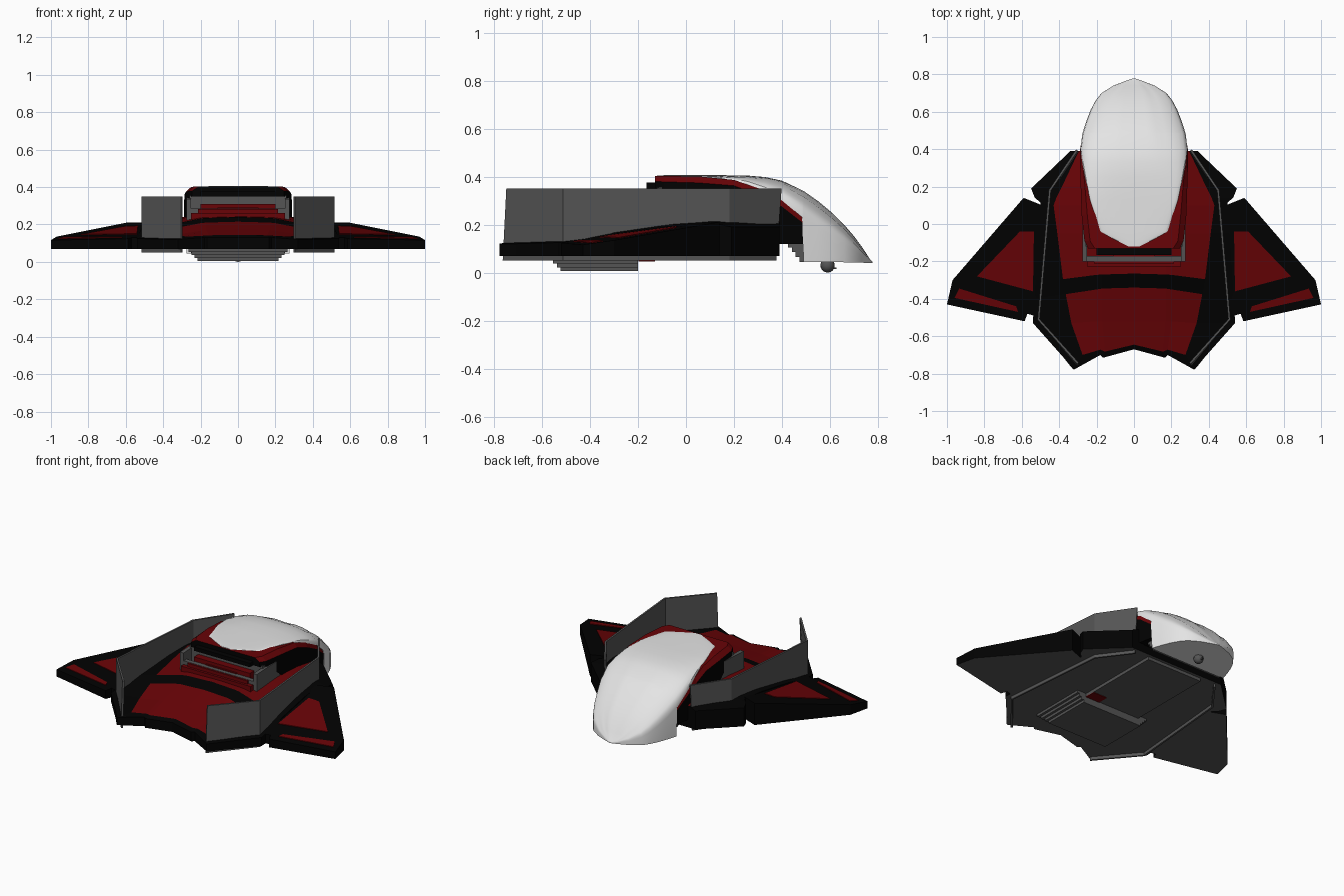
import bpy, bmesh, math

if "Cube" in bpy.data.objects:
    bpy.data.objects.remove(bpy.data.objects["Cube"])

def mat(name, rgb):
    m = bpy.data.materials.new(name)
    m.diffuse_color = (*rgb, 1)
    m.use_nodes = True
    m.node_tree.nodes["Principled BSDF"].inputs["Base Color"].default_value = m.diffuse_color
    return m

RED = mat("deep_red", (0.138, 0.001, 0.002))
BLACK = mat("black", (0.0005, 0.0005, 0.0005))
GREY = mat("panel_grey", (0.09, 0.09, 0.09))
WHITE = mat("shell_white", (0.78, 0.78, 0.78))

def mesh(name, verts, faces, mats, idx=None):
    me = bpy.data.meshes.new(name)
    me.from_pydata(verts, [], faces)
    for m in mats:
        me.materials.append(m)
    for p in me.polygons:
        p.material_index = idx[p.index] if idx else 0
    bm = bmesh.new()
    bm.from_mesh(me)
    bmesh.ops.recalc_face_normals(bm, faces=bm.faces)
    bm.to_mesh(me)
    bm.free()
    ob = bpy.data.objects.new(name, me)
    bpy.context.collection.objects.link(ob)
    return ob

def loft(name, rings, mats, rule=lambda r, c: 0, strip_caps=False):
    """Closed rings of equal length joined by quads, with both ends capped."""
    n = len(rings[0])
    verts = [p for r in rings for p in r]
    faces, idx = [], []
    for r in range(len(rings) - 1):
        for c in range(n):
            d = (c + 1) % n
            faces.append((r*n + c, r*n + d, r*n + n + d, r*n + n + c))
            idx.append(rule(r, c))
    for b in (0, (len(rings) - 1) * n):
        if strip_caps:                # upright quads follow a notched end
            caps = [(b+i, b+i+1, b+n-2-i, b+n-1-i) for i in range(n//2 - 1)]
        else:
            caps = [tuple(range(b, b + n))]
        faces += caps
        idx += [0] * len(caps)
    return mesh(name, verts, faces, mats, idx)

def box(name, x0, x1, y0, y1, z0, z1, m, inset=0.0):
    """Box whose lower face can be narrowed by inset."""
    i = inset
    low = [(x0+i, y0+i, z0), (x1-i, y0+i, z0), (x1-i, y1, z0), (x0+i, y1, z0)]
    top = [(x0, y0, z1), (x1, y0, z1), (x1, y1, z1), (x0, y1, z1)]
    return loft(name, [low, top], [m])

def mirror_x(half):
    """Half row from the centre outward becomes a full row."""
    return [(-x, y, z) for x, y, z in reversed(half[1:])] + list(half)

# Main hull: rows run from the notched tail to the front pods
rows = [
    [(0, -.67, .13), (.165, -.715, .13), (.18, -.70, .13), (.32, -.778, .12), (.33, -.772, .12)],
    [(0, -.645, .145), (.155, -.682, .142), (.18, -.672, .14), (.275, -.70, .135), (.38, -.71, .12)],
    [(0, -.52, .175), (.17, -.52, .17), (.2, -.52, .166), (.335, -.53, .145), (.54, -.53, .125)],
    [(0, -.34, .215), (.17, -.345, .21), (.2, -.35, .207), (.365, -.375, .175), (.535, -.40, .14)],
    [(0, -.265, .24), (.17, -.27, .235), (.2, -.272, .232), (.38, -.295, .195), (.525, -.30, .16)],
    [(0, -.05, .25), (.18, -.05, .25), (.2, -.05, .249), (.41, -.05, .215), (.51, -.05, .195)],
    [(0, .10, .25), (.2, .10, .25), (.22, .10, .25), (.43, .10, .22), (.50, .115, .205)],
    [(0, .14, .25), (.2, .14, .25), (.22, .14, .25), (.415, .14, .22), (.53, .14, .20)],
    [(0, .20, .25), (.2, .20, .25), (.22, .20, .25), (.385, .20, .22), (.55, .19, .19)],
    [(0, .39, .24), (.2, .39, .24), (.22, .39, .24), (.295, .39, .21), (.34, .39, .19)],
]
rings = []
for half in rows:
    top = mirror_x(half)
    rings.append(top + [(x, y, .07) for x, y, z in reversed(top)])

def hull_rule(r, c):
    if c in (8, 17):
        return 0                      # side walls
    if c > 8:
        return 2                      # underside
    if c in (0, 7) or r in (0, 3):
        return 0                      # border and cross band
    return 1

loft("hull", rings, [BLACK, RED, GREY], hull_rule, strip_caps=True)

# Wings with raised red panels
def wing_z(x, y):
    return .21 - .047 * (x - .5) + .1325 * (y - .1)

WING = [(.49, .10), (.59, .14), (.97, -.30), (1.0, -.43), (.585, -.52),
        (.57, -.48), (.50, -.50)]
PANELS = [[(.535, -.04), (.61, -.04), (.84, -.28), (.54, -.36)],
          [(.63, -.44), (.935, -.345), (.96, -.395), (.62, -.47)]]

def plate(name, pts, s, low, high, mats):
    n = len(pts)
    verts = [(s*x, y, low(x, y)) for x, y in pts] + [(s*x, y, high(x, y)) for x, y in pts]
    faces = [(i, (i+1) % n, n + (i+1) % n, n + i) for i in range(n)]
    faces += [tuple(range(n)), tuple(range(n, 2*n))]
    return mesh(name, verts, faces, mats, [0]*n + [len(mats) - 1, 0])

FIN = [(.305, .395), (.45, .18), (.51, -.51), (.30, -.745)]
for s, side in ((1, "right"), (-1, "left")):
    plate("wing_" + side, WING, s, lambda x, y: .07, wing_z, [BLACK, GREY])
    for k, p in enumerate(PANELS):
        plate(f"wing_panel_{side}_{k}", p, s, lambda x, y: wing_z(x, y) - .002,
              lambda x, y: wing_z(x, y) + .004, [RED])
    # Tall bent side fin, slanted at both ends
    vs = [(s*x, y - (.015 if y < -.7 else .022 if y > .3 else 0), .05) for x, y in FIN]
    vs += [(s*x, y, .35) for x, y in FIN]
    fin = mesh("side_fin_" + side, vs, [(i, i+1, i+5, i+4) for i in range(3)], [GREY])
    mod = fin.modifiers.new("thickness", 'SOLIDIFY')
    mod.thickness, mod.offset = .012, 0
    # Sloping recess wall beside the cabin tail
    wall = [(.25, -.20), (.275, -.20), (.275, .04), (.25, .04)]
    plate("recess_wall_" + side, wall, s, lambda x, y: .18,
          lambda x, y: .345 + .05 * y, [GREY])

# Recess behind the cabin, with red steps over its rear bar
box("recess_back", -.26, .26, -.12, -.09, .2, .355, GREY)
box("recess_bar", -.265, .265, -.20, -.17, .18, .285, GREY)
box("recess_step_lower", -.25, .25, -.228, -.2, .2, .262, RED)
box("recess_step_middle", -.215, .215, -.212, -.2, .2, .283, RED)
box("recess_step_upper", -.11, .11, -.175, -.16, .25, .29, RED)
box("recess_step_inner", -.2, .2, -.165, -.12, .24, .31, RED)

# Cabin: red upper rim on black sides
cabin = []
for y, wt, w, zt, zr, zb in [(-.13, .21, .245, .402, .38, .35),
                             (-.09, .235, .265, .402, .378, .345),
                             (.05, .25, .28, .401, .374, .24),
                             (.2, .262, .285, .386, .362, .2),
                             (.3, .272, .288, .352, .325, .16),
                             (.4, .28, .288, .308, .275, .12),
                             (.49, .262, .272, .24, .205, .12)]:
    top = mirror_x([(0, y, zt), (wt, y, zt), (w, y, zr), (w, y, zb)])
    cabin.append(top)
loft("cabin", cabin, [BLACK, RED], lambda r, c: 1 if c in (1, 2, 3, 4) else 0)
box("cabin_tail_step", -.2, .2, -.165, -.125, .35, .375, BLACK)

# White canopy shell: y, half width, lower edge, shoulder height, crown height
shell = []
for y, w, ze, zs, zt in [(-.12, .03, .398, .402, .405), (-.08, .11, .398, .402, .406),
                         (-.04, .18, .398, .402, .406), (.13, .235, .392, .397, .406),
                         (.25, .262, .368, .373, .405), (.33, .277, .335, .34, .398),
                         (.40, .286, .30, .305, .383), (.484, .276, .23, .24, .345),
                         (.49, .274, .045, .236, .342), (.55, .255, .045, .19, .30),
                         (.61, .232, .044, .152, .25), (.66, .205, .043, .12, .20),
                         (.70, .174, .042, .095, .153), (.74, .11, .041, .066, .098),
                         (.765, .045, .04, .049, .058), (.778, .006, .04, .042, .044)]:
    ring = [(w, y, ze)]
    for i in range(17):
        a = math.pi * i / 16
        c, s = math.cos(a), math.sin(a)
        groove = .006 if i in (3, 5, 8, 11, 13) and .45 < y < .75 else 0
        ring.append((math.copysign(abs(c) ** .85, c) * w, y,
                     zs + (zt - zs) * s ** .8 - groove))
    shell.append(ring + [(-w, y, ze)])
canopy = loft("canopy", shell, [WHITE])
bpy.ops.object.select_all(action='DESELECT')
canopy.select_set(True)
bpy.context.view_layer.objects.active = canopy
bpy.ops.object.shade_smooth_by_angle(angle=math.radians(30))

# Stepped chin under the cabin front
for k in range(4):
    box(f"chin_step_{k}", -.25, .25, .425 + .016*k, .492, .105 - .02*k, .125 - .02*k, GREY)
box("neck", -.25, .25, .37, .46, .12, .22, BLACK)

# Belly plate and stepped lower pack
box("belly_plate", -.2, .2, -.2, .37, .05, .072, GREY)
for k in range(4):
    i = .016 * k
    z = .07 - .016 * k
    box(f"belly_pack_{k}", -.265 + i, .265 - i, -.57 + i, -.2, z - .016, z, GREY)
box("belly_vent", .1, .2, -.199, -.13, .046, .052, RED)

# Small ball turret under the nose
bpy.ops.mesh.primitive_uv_sphere_add(segments=14, ring_count=8, radius=.03, location=(0, .59, .03))
ball = bpy.context.object
ball.name = "turret_ball"
ball.data.materials.append(GREY)
bpy.ops.object.shade_smooth_by_angle()
box("turret_barrel", -.004, .004, .6, .628, .014, .022, GREY)
